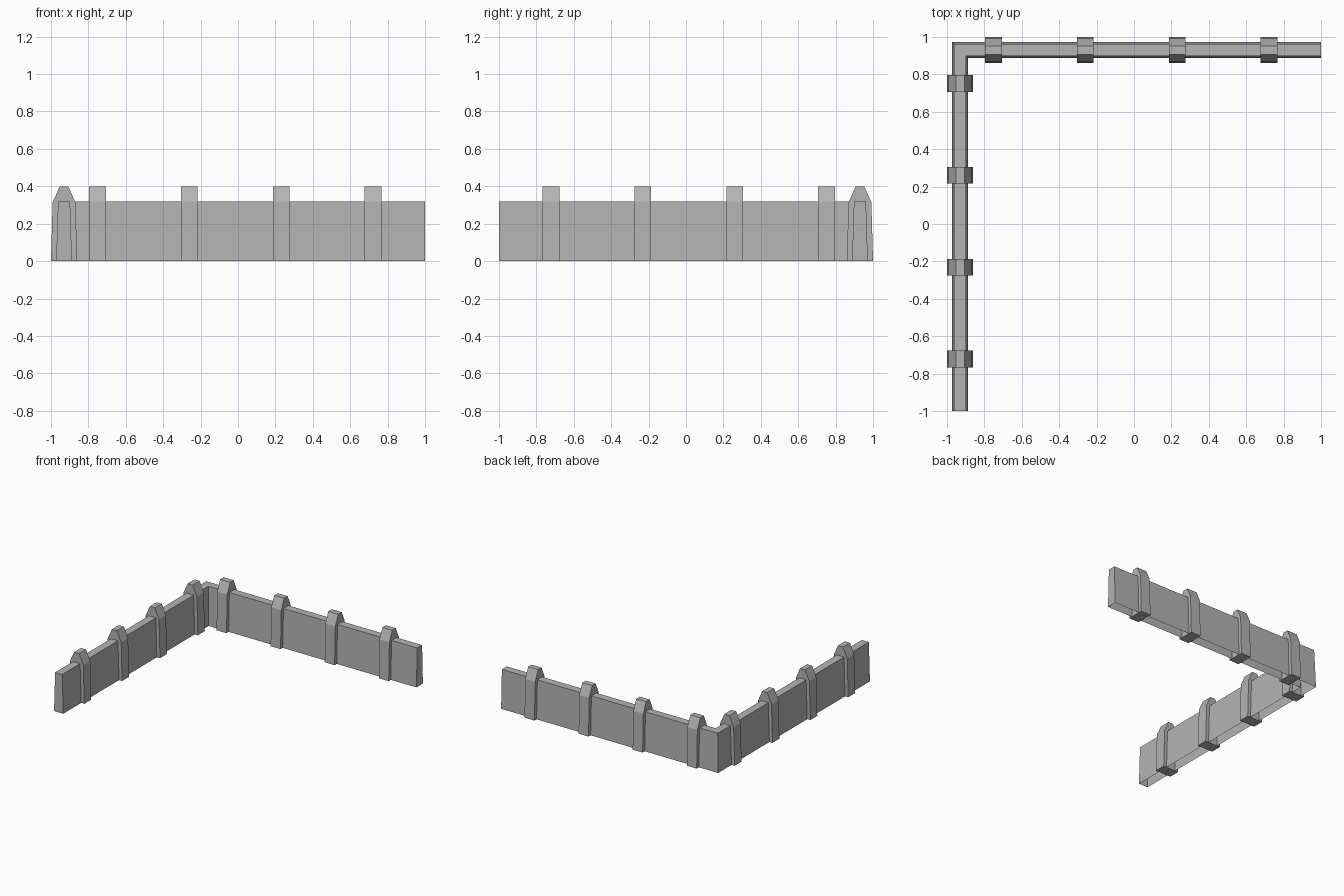
import bpy
import bmesh
from math import radians
from mathutils import Matrix, Vector

cube = bpy.data.objects.get("Cube")
if cube:
    bpy.data.objects.remove(cube, do_unlink=True)

stone = bpy.data.materials.new("stone_grey")
stone.use_nodes = True
GREY = (0.46, 0.455, 0.46, 1)
stone.diffuse_color = GREY
stone.node_tree.nodes["Principled BSDF"].inputs["Base Color"].default_value = GREY

LINE = 0.93          # distance of each wall's centre line from the middle
WALL_TOP = 0.32


def finish(name, bm):
    bmesh.ops.recalc_face_normals(bm, faces=bm.faces)
    mesh = bpy.data.meshes.new(name)
    bm.to_mesh(mesh)
    bm.free()
    mesh.materials.append(stone)
    obj = bpy.data.objects.new(name, mesh)
    bpy.context.collection.objects.link(obj)
    return obj


# L-shaped wall: tapered section swept round a mitred corner, open underneath
bm = bmesh.new()
section = [(-0.042, 0), (-0.032, WALL_TOP), (0.032, WALL_TOP), (0.042, 0)]
stations = []
for place in (lambda o: (-LINE - o, -1), lambda o: (-LINE - o, LINE + o),
              lambda o: (1, LINE + o)):
    stations.append([bm.verts.new((*place(o), z)) for o, z in section])
for a, b in zip(stations, stations[1:]):
    for i in range(len(section) - 1):
        bm.faces.new((a[i], a[i + 1], b[i + 1], b[i]))
bm.faces.new(stations[0])
bm.faces.new(stations[-1])
finish("corner_wall", bm)


# Buttress posts: half profile mirrored, then extruded along the wall
def post(name, matrix):
    half = [(0.07, 0), (0.061, 0.315), (0.023, 0.4)]
    outline = half + [(-u, z) for u, z in reversed(half)]
    bm = bmesh.new()
    face = bm.faces.new([bm.verts.new((-0.045, u, z)) for u, z in outline])
    out = bmesh.ops.extrude_face_region(bm, geom=[face], use_keep_orig=True)
    moved = [v for v in out["geom"] if isinstance(v, bmesh.types.BMVert)]
    bmesh.ops.translate(bm, verts=moved, vec=Vector((0.09, 0, 0)))
    bm.transform(matrix)
    finish(name, bm)


for i in range(4):
    along = -0.752 + i * 0.4915
    post(f"back_post_{i + 1}", Matrix.Translation((along, LINE, 0)))
    post(f"side_post_{i + 1}", Matrix.Translation((-LINE, -along, 0))
         @ Matrix.Rotation(radians(90), 4, "Z"))
